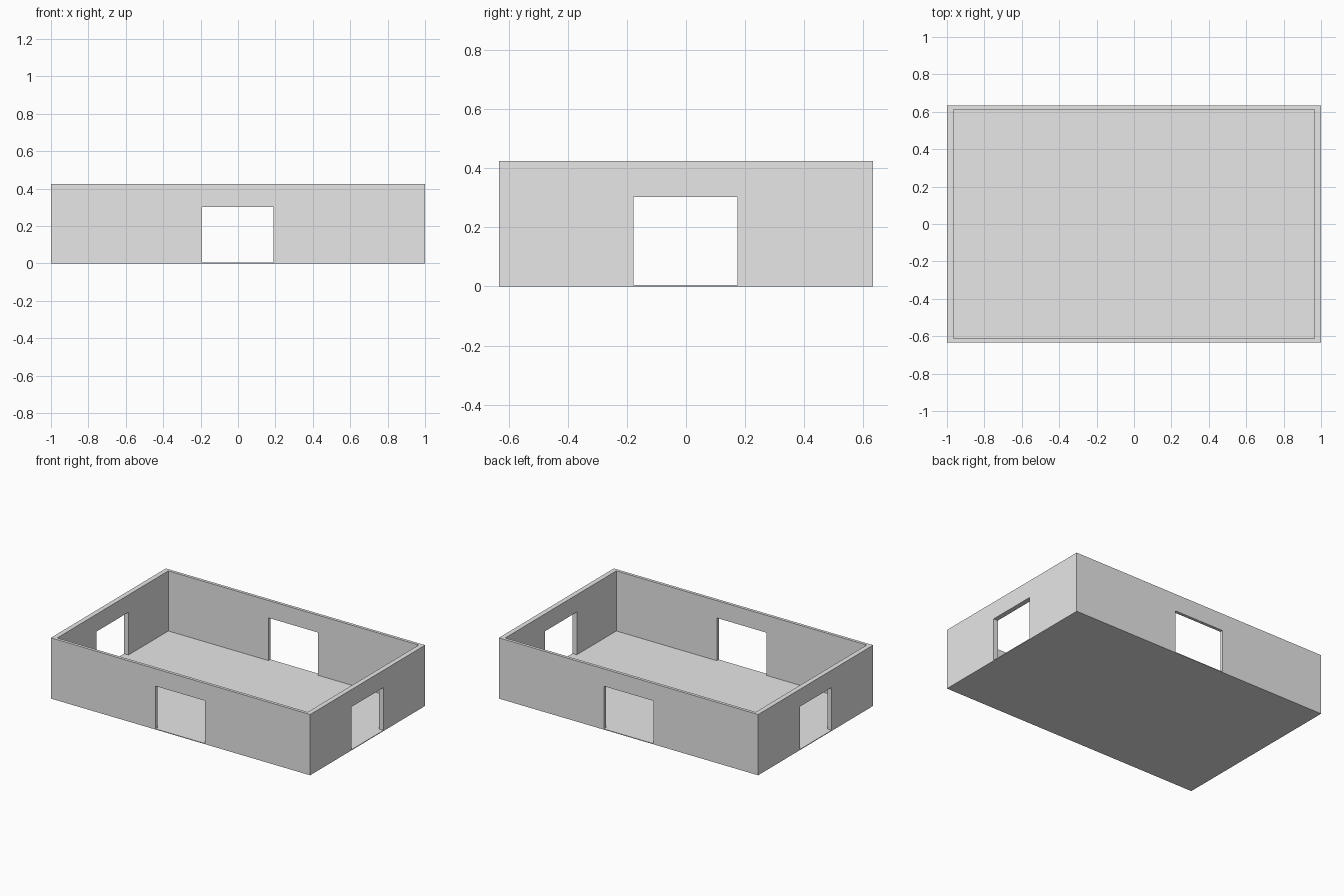
import bpy
import bmesh
from mathutils import Matrix, Vector
from math import radians

cube = bpy.data.objects.get("Cube")
if cube:
    bpy.data.objects.remove(cube, do_unlink=True)

HALF_X, HALF_Y, HEIGHT = 1.0, 0.633, 0.424
FLOOR, DOOR_TOP = 0.005, 0.303
SIDE_WALL, END_WALL = 0.034, 0.021

# Plain grey for the whole building
grey = bpy.data.materials.new("plain grey")
grey.use_nodes = True
grey.diffuse_color = (0.8, 0.8, 0.8, 1)
grey.node_tree.nodes["Principled BSDF"].inputs["Base Color"].default_value = (0.8, 0.8, 0.8, 1)


def slab(name, outline, depth, matrix):
    """Extrude a flat outline by depth and place it."""
    bm = bmesh.new()
    face = bm.faces.new([bm.verts.new((u, v, 0)) for u, v in outline])
    grown = bmesh.ops.extrude_face_region(bm, geom=[face])["geom"]
    moved = [g for g in grown if isinstance(g, bmesh.types.BMVert)]
    bmesh.ops.translate(bm, verts=moved, vec=(0, 0, depth))
    bmesh.ops.transform(bm, matrix=matrix, verts=bm.verts)
    bmesh.ops.recalc_face_normals(bm, faces=bm.faces)
    mesh = bpy.data.meshes.new(name)
    bm.to_mesh(mesh)
    bm.free()
    mesh.materials.append(grey)
    obj = bpy.data.objects.new(name, mesh)
    bpy.context.collection.objects.link(obj)


def wall_outline(half, left, right):
    """Wall elevation with a doorway notched up from the floor."""
    return [(-half, FLOOR), (left, FLOOR), (left, DOOR_TOP), (right, DOOR_TOP),
            (right, FLOOR), (half, FLOOR), (half, HEIGHT), (-half, HEIGHT)]


# Floor plate
slab("floor", [(-HALF_X, -HALF_Y), (HALF_X, -HALF_Y), (HALF_X, HALF_Y), (-HALF_X, HALF_Y)],
     FLOOR, Matrix.Identity(4))

# Front and back walls, fitted between the side walls
upright = Matrix.Rotation(radians(90), 4, "X")
for name, y in (("front_wall", -HALF_Y + END_WALL), ("back_wall", HALF_Y)):
    slab(name, wall_outline(HALF_X - SIDE_WALL, -0.193, 0.19), END_WALL,
         Matrix.Translation(Vector((0, y, 0))) @ upright)

# Left and right walls, full depth
turned = Matrix.Rotation(radians(90), 4, "Z") @ upright
for name, x in (("left_wall", HALF_X - SIDE_WALL), ("right_wall", -HALF_X)):
    slab(name, wall_outline(HALF_Y, -0.177, 0.174), SIDE_WALL,
         Matrix.Translation(Vector((x, 0, 0))) @ turned)
